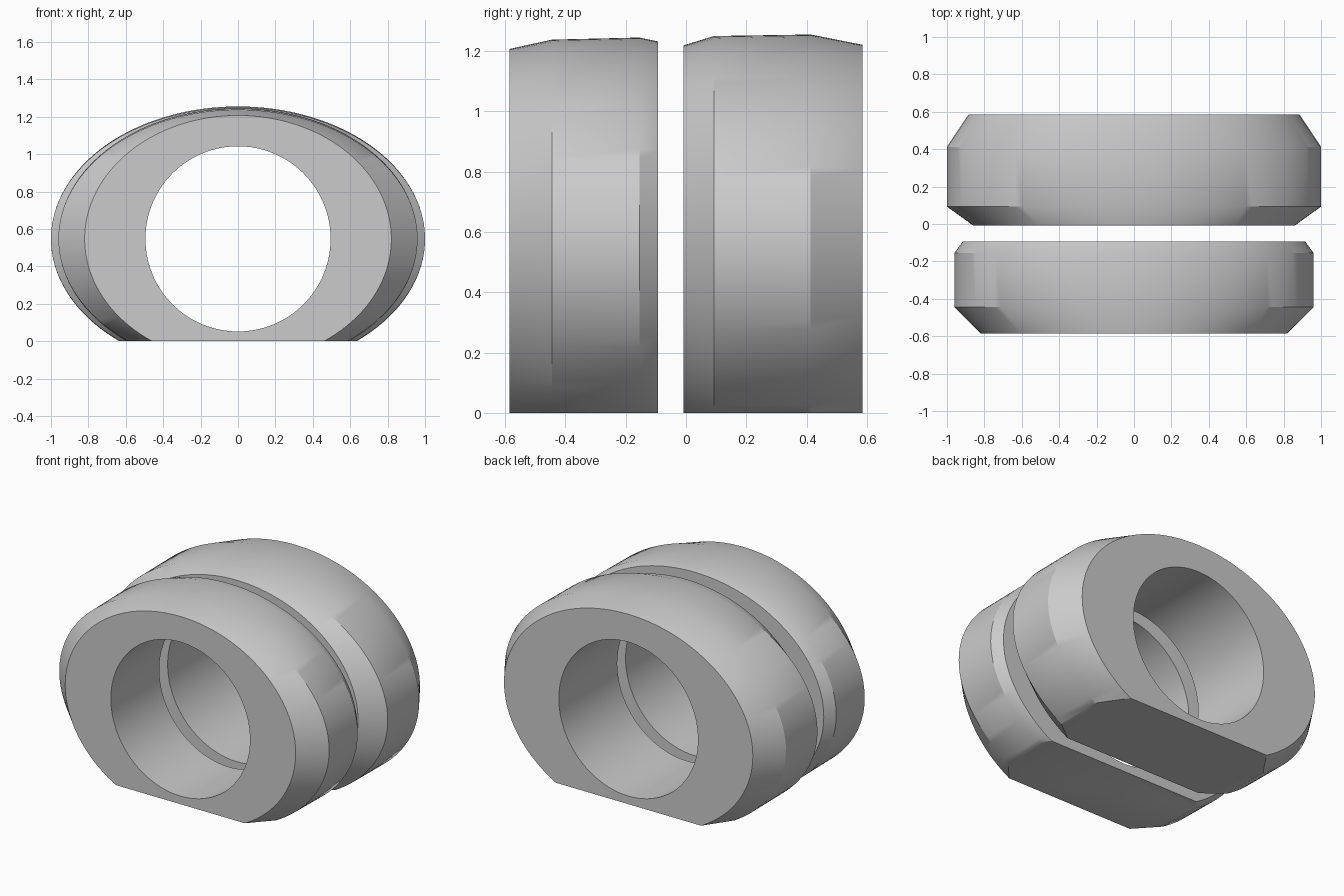
import bpy
import bmesh
from math import cos, sin, tau, radians

cube = bpy.data.objects.get("Cube")
if cube:
    bpy.data.objects.remove(cube, do_unlink=True)

SEGMENTS = 128
CENTRE_Z = 0.547
BORE_RADIUS = 0.495

grey = bpy.data.materials.new("plain grey")
grey.use_nodes = True
colour = (0.6, 0.6, 0.6, 1)
grey.diffuse_color = colour
grey.node_tree.nodes["Principled BSDF"].inputs["Base Color"].default_value = colour


def ellipse_loop(bm, y, half_width, half_height):
    angles = [tau * i / SEGMENTS for i in range(SEGMENTS)]
    return [bm.verts.new((half_width * cos(a), y, CENTRE_Z + half_height * sin(a)))
            for a in angles]


def oval_ring(name, sections):
    """Loft (y, half width, top height) sections, bore them, and cut the base flat."""
    bm = bmesh.new()
    loops = [ellipse_loop(bm, y, w, top - CENTRE_Z) for y, w, top in sections]
    # Bore runs back from the last section to the first
    for y in (sections[-1][0], sections[0][0]):
        loops.append(ellipse_loop(bm, y, BORE_RADIUS, BORE_RADIUS))
    for a, b in zip(loops, loops[1:] + loops[:1]):
        for i in range(SEGMENTS):
            j = (i + 1) % SEGMENTS
            bm.faces.new((a[i], a[j], b[j], b[i]))
    # Flat base
    cut = bmesh.ops.bisect_plane(
        bm, geom=bm.verts[:] + bm.edges[:] + bm.faces[:], dist=1e-6,
        plane_co=(0, 0, 0), plane_no=(0, 0, -1), clear_outer=True)
    rim = [e for e in cut["geom_cut"] if isinstance(e, bmesh.types.BMEdge)]
    bmesh.ops.contextual_create(bm, geom=rim)
    bmesh.ops.recalc_face_normals(bm, faces=bm.faces[:])
    mesh = bpy.data.meshes.new(name)
    bm.to_mesh(mesh)
    bm.free()
    mesh.materials.append(grey)
    ring = bpy.data.objects.new(name, mesh)
    bpy.context.collection.objects.link(ring)
    bpy.ops.object.select_all(action="DESELECT")
    ring.select_set(True)
    bpy.context.view_layer.objects.active = ring
    bpy.ops.object.shade_smooth_by_angle(angle=radians(30))


# Smaller ring in front, larger ring behind, with a clear gap between
oval_ring("front_ring", [(-0.585, 0.82, 1.207), (-0.445, 0.96, 1.238),
                         (-0.155, 0.96, 1.245), (-0.093, 0.915, 1.232)])
oval_ring("rear_ring", [(-0.008, 0.86, 1.219), (0.093, 1.0, 1.25),
                        (0.413, 1.0, 1.255), (0.585, 0.885, 1.221)])
